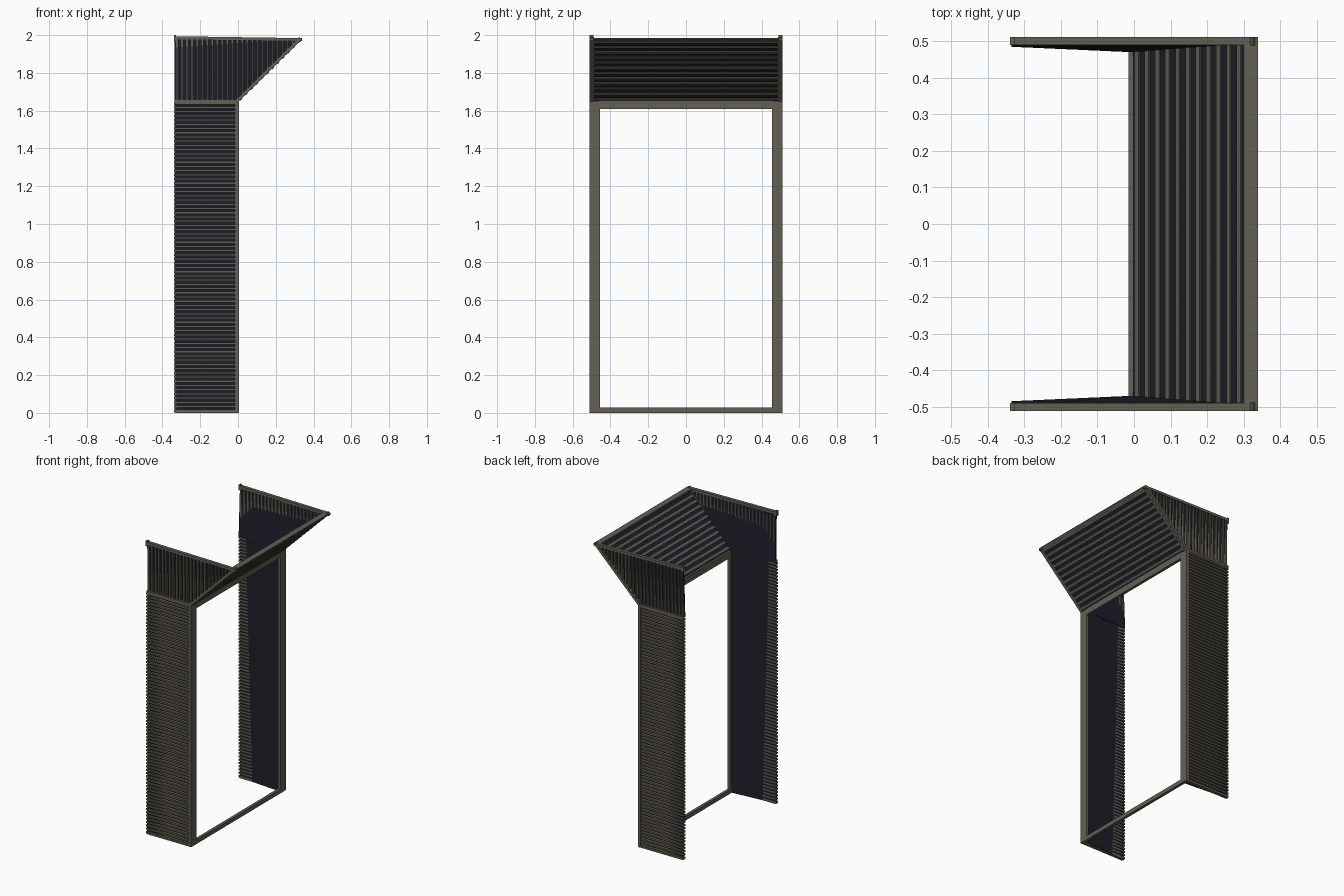
import bpy, bmesh
from mathutils import Vector

if "Cube" in bpy.data.objects:
    bpy.data.objects.remove(bpy.data.objects["Cube"])

W, H, T = 0.335, 1.65, 1.98      # wall depth, opening height, canopy height
Y0, Y1 = 0.49, 0.508             # slat layer of the side walls


def material(name, rgb):
    m = bpy.data.materials.new(name)
    m.diffuse_color = (*rgb, 1)
    m.use_nodes = True
    m.node_tree.nodes["Principled BSDF"].inputs["Base Color"].default_value = m.diffuse_color
    return m


TIMBER = material("weathered grey brown", (0.125, 0.115, 0.09))
BACKING = material("dark navy backing", (0.013, 0.013, 0.023))


def prism(bm, profile, y0, y1):
    """Extrude an x-z polygon along y."""
    a = [bm.verts.new((x, y0, z)) for x, z in profile]
    b = [bm.verts.new((x, y1, z)) for x, z in profile]
    bm.faces.new(a)
    bm.faces.new(b[::-1])
    n = len(a)
    for i in range(n):
        j = (i + 1) % n
        bm.faces.new((a[j], a[i], b[i], b[j]))


def rect(x0, x1, z0, z1):
    return [(x0, z0), (x1, z0), (x1, z1), (x0, z1)]


def strip(s0, s1, d0, d1):
    """Rectangle in canopy slope coordinates: s along, d outward."""
    o = Vector((0, H))
    along = Vector((W, T - H))
    out = Vector((along.y, -along.x)).normalized()
    return [tuple(o + along * s + out * d)
            for s, d in ((s0, d0), (s1, d0), (s1, d1), (s0, d1))]


def finish(bm, name, mat, mirror=False):
    bmesh.ops.recalc_face_normals(bm, faces=bm.faces)
    me = bpy.data.meshes.new(name)
    bm.to_mesh(me)
    bm.free()
    ob = bpy.data.objects.new(name, me)
    bpy.context.collection.objects.link(ob)
    me.materials.append(mat)
    if mirror:
        mod = ob.modifiers.new("mirror", 'MIRROR')
        mod.use_axis = (False, True, False)
    return ob


def part(name, pieces, mat, mirror=False):
    bm = bmesh.new()
    for profile, y0, y1 in pieces:
        prism(bm, profile, y0, y1)
    return finish(bm, name, mat, mirror)


# horizontal slats of the side walls
N = 74
step = H / N
part("wall_slats", [(rect(-W - 0.004, -0.004, i * step + 0.006, i * step + 0.017), Y0, Y1)
                    for i in range(N)], TIMBER, True)

# vertical slats of the upper side walls, cut along the slope
slats = []
x = -W + 0.008
while x < W - 0.03:
    xe = x + 0.010
    slats.append(([(x, H + max(0, x)), (xe, H + max(0, xe)), (xe, T), (x, T)], Y0, Y1))
    x += 0.0265
part("upper_wall_slats", slats, TIMBER, True)

# rails round the side walls
part("side_rails", [
    ([(-W - 0.005, 1.975), (W + 0.005, 1.968), (W + 0.005, 1.984), (-W - 0.005, 1.994)], 0.49, 0.512),
    (rect(-W - 0.005, -W + 0.008, 1.965, 2.0), 0.49, 0.512),
    (rect(-W, 0, H - 0.006, H + 0.010), 0.492, 0.511),
    (rect(-W, 0, 0, 0.012), 0.49, 0.511),
    (strip(0, 1, -0.014, 0.004), 0.488, 0.511),
], TIMBER, True)

# door frame: posts, header and sill
part("door_posts", [(rect(-0.015, 0.004, 0, H), 0.455, 0.512)], TIMBER, True)
part("header_and_sill", [(rect(-0.015, 0.004, 1.61, H + 0.004), -0.46, 0.46),
                         (rect(-0.015, 0.004, 0, 0.028), -0.46, 0.46)], TIMBER)

# sloped canopy: slats poking through a thin backing
C = 12
part("canopy_slats", [(strip((i + 0.3) / C, (i + 0.68) / C, -0.010, 0.007), -0.5, 0.5)
                      for i in range(C)], TIMBER)
part("canopy_backing", [(strip(0, 1, -0.004, 0.001), -0.495, 0.495)], BACKING)
part("canopy_top_rail", [([(0.30, 1.984), (0.30, 1.972), (0.325, 1.966), (0.34, 1.980), (0.34, 1.984)],
                          -0.51, 0.51)], TIMBER)

# leaning inner panels behind the slats
bm = bmesh.new()
for quad in (
    [(-W, 0.501, 0), (0, 0.474, 0), (0, 0.472, H), (-W, 0.497, H)],
    [(-W, 0.488, H), (0, 0.473, H), (W, 0.5, T), (-W, 0.502, T)],
):
    a = [bm.verts.new(p) for p in quad]
    b = [bm.verts.new((p[0], p[1] - 0.003, p[2])) for p in quad]
    bm.faces.new(a)
    bm.faces.new(b[::-1])
    for i in range(4):
        j = (i + 1) % 4
        bm.faces.new((a[j], a[i], b[i], b[j]))
finish(bm, "inner_panels", BACKING, True)
